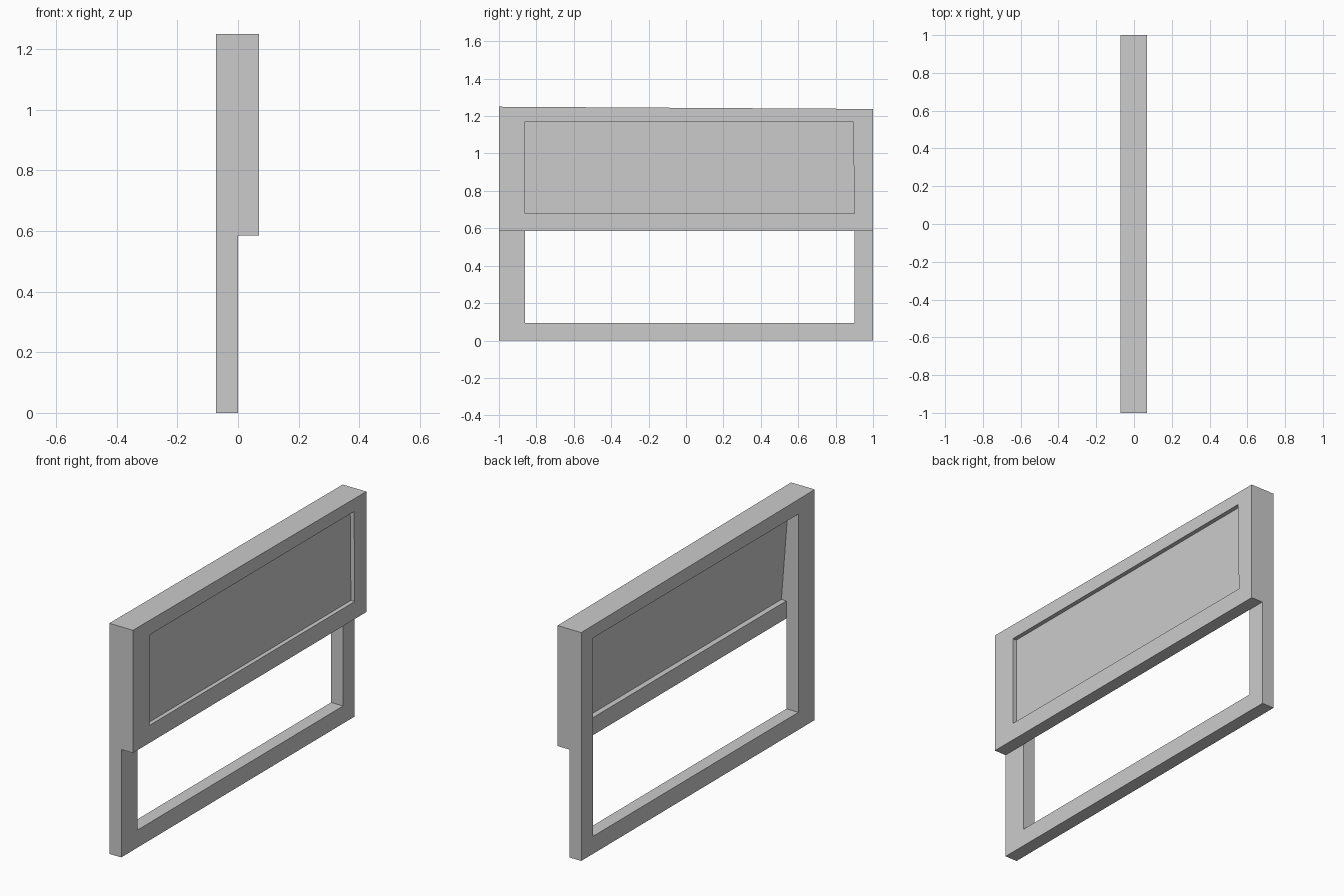
import bpy, bmesh

if "Cube" in bpy.data.objects:
    bpy.data.objects.remove(bpy.data.objects["Cube"])


def prism(name, profile, y0, y1):
    """Extrude an (x, z) profile between two y positions."""
    bm = bmesh.new()
    face = bm.faces.new([bm.verts.new((x, y0, z)) for x, z in profile])
    out = bmesh.ops.extrude_face_region(bm, geom=[face])
    for v in out["geom"]:
        if isinstance(v, bmesh.types.BMVert):
            v.co.y = y1
    bmesh.ops.recalc_face_normals(bm, faces=bm.faces[:])
    mesh = bpy.data.meshes.new(name)
    bm.to_mesh(mesh)
    bm.free()
    obj = bpy.data.objects.new(name, mesh)
    bpy.context.collection.objects.link(obj)
    return obj


def carve(target, cutter):
    """Subtract a cutter and discard it."""
    mod = target.modifiers.new("carve", "BOOLEAN")
    mod.operation = "DIFFERENCE"
    mod.solver = "EXACT"
    mod.object = cutter
    cutter.hide_render = True
    bpy.context.view_layer.objects.active = target
    bpy.ops.object.modifier_apply(modifier=mod.name)
    bpy.data.objects.remove(cutter)


BACK, MID, FRONT = -0.072, 0.0, 0.07
LEFT, RIGHT = -0.86, 0.9
SILL, STEP, RAIL, HEAD, TOP = 0.095, 0.585, 0.68, 1.17, 1.25

# Window frame: full-height rear layer with the thicker upper sash in front
frame = prism("window_frame", [(BACK, 0), (MID, 0), (MID, STEP), (FRONT, STEP),
                               (FRONT, TOP), (BACK, TOP)], -1, 1)
# Top edge drops slightly towards one end
for v in frame.data.vertices:
    if v.co.z > 1.2 and v.co.y > 0:
        v.co.z = 1.238

# Rear opening, ending at the sloped rear face of the upper panel
rear = prism("rear_opening_cutter", [(-0.2, SILL), (MID, SILL), (MID, RAIL),
                                     (0.03, RAIL), (-0.009, HEAD), (-0.2, HEAD)],
             LEFT, RIGHT)
# Lower opening clears the part below the sash
# Front recess, ending at the flat front face of the upper panel
front = prism("front_recess_cutter", [(0.047, RAIL), (0.2, RAIL),
                                      (0.2, HEAD), (0.047, HEAD)], LEFT, RIGHT)
for v in front.data.vertices:
    if v.co.z > 1 and v.co.y > 0:
        v.co.y = 0.894

for cutter in (rear, front):
    carve(frame, cutter)
